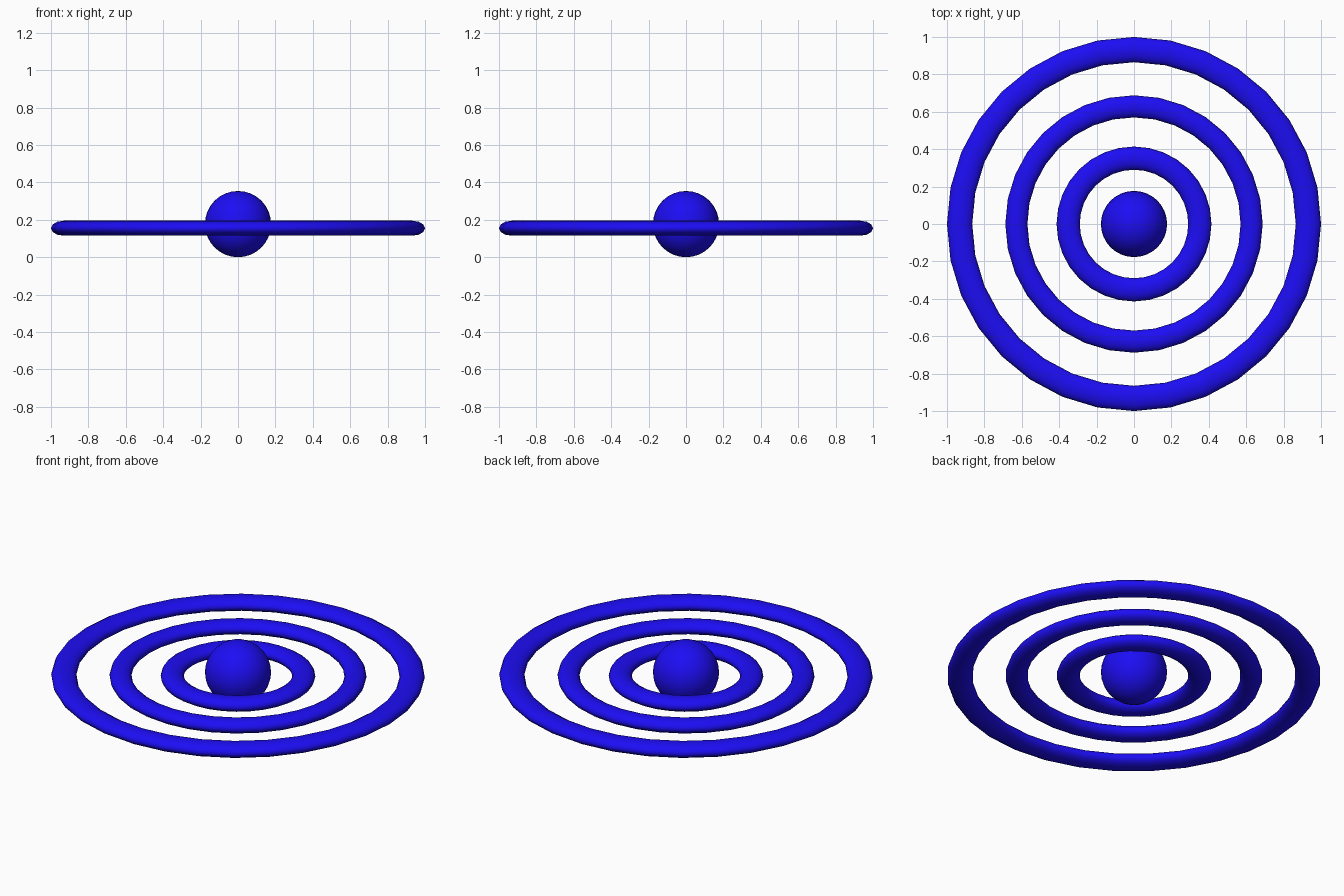
import bpy

if "Cube" in bpy.data.objects:
    bpy.data.objects.remove(bpy.data.objects["Cube"])

blue = bpy.data.materials.new("blue")
blue.diffuse_color = (0.012, 0.004, 0.9, 1)
blue.use_nodes = True
blue.node_tree.nodes["Principled BSDF"].inputs["Base Color"].default_value = blue.diffuse_color


def finish(name):
    obj = bpy.context.object
    obj.name = name
    obj.data.materials.append(blue)
    bpy.ops.object.shade_smooth()
    return obj


def ring(name, inner, outer, half_height):
    # flattened torus lying level
    half_width = (outer - inner) / 2
    bpy.ops.mesh.primitive_torus_add(
        major_segments=32, minor_segments=12,
        major_radius=(inner + outer) / 2, minor_radius=half_width,
        location=(0, 0, 0.155))
    finish(name).scale.z = half_height / half_width


# central ball
bpy.ops.mesh.primitive_uv_sphere_add(
    segments=32, ring_count=16, radius=0.177, location=(0, 0, 0.177))
finish("center_ball")

# concentric rings
ring("inner_ring", 0.29, 0.414, 0.039)
ring("middle_ring", 0.57, 0.688, 0.039)
ring("outer_ring", 0.865, 1.0, 0.04)
